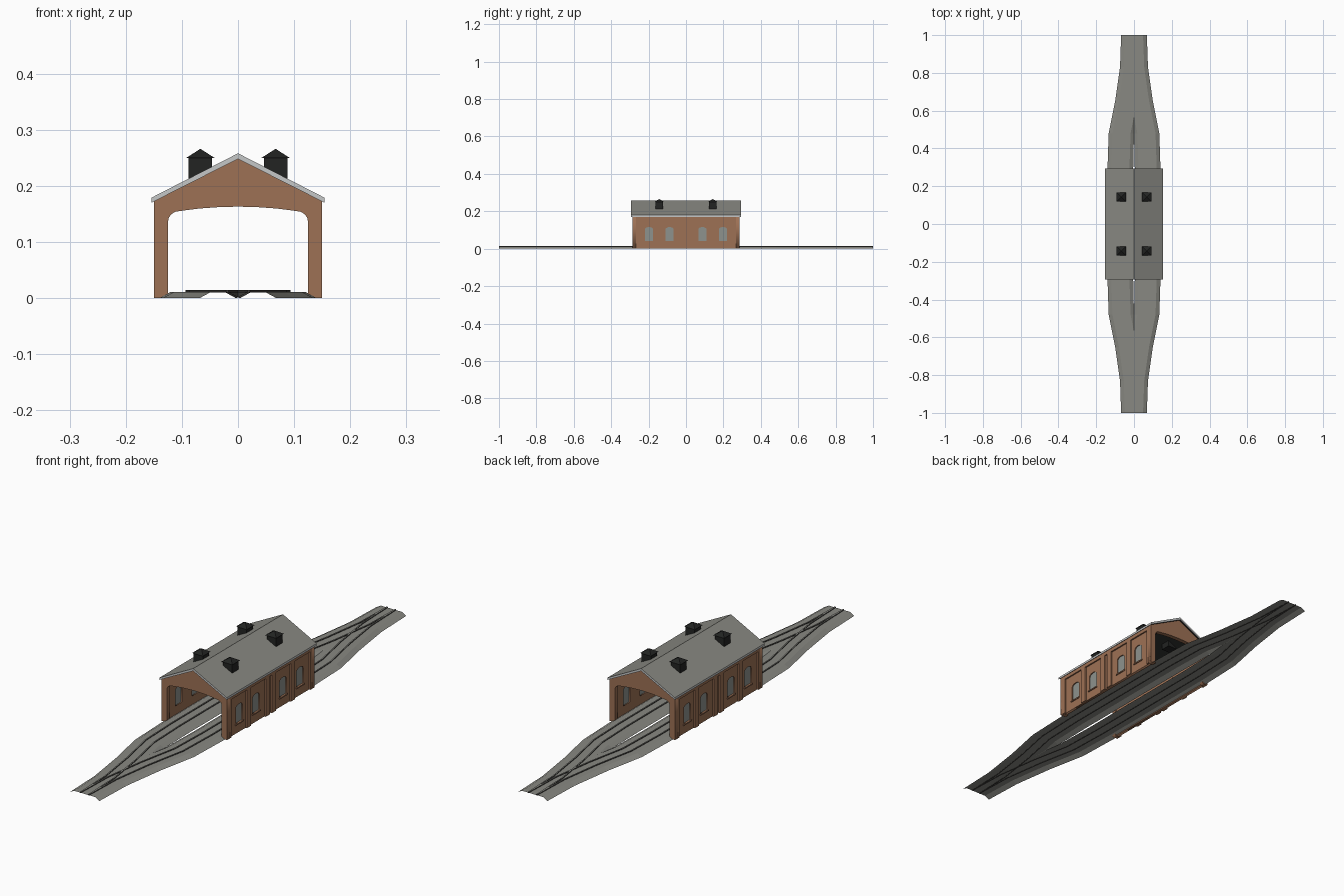
import bpy, bmesh, math
from mathutils import Vector

if "Cube" in bpy.data.objects:
    bpy.data.objects.remove(bpy.data.objects["Cube"])


def material(name, rgb):
    m = bpy.data.materials.new(name)
    m.diffuse_color = (*rgb, 1)
    m.use_nodes = True
    m.node_tree.nodes["Principled BSDF"].inputs["Base Color"].default_value = m.diffuse_color
    return m


BRICK = material("brown_brick", (0.34, 0.165, 0.09))
GREY = material("weathered_grey", (0.25, 0.25, 0.225))
PALE = material("pale_trim", (0.56, 0.57, 0.57))
BLACK = material("soot_black", (0.016, 0.017, 0.016))
STEEL = material("dark_rail", (0.05, 0.048, 0.045))
GLASS = material("window_grey", (0.27, 0.29, 0.27))


def add_object(name, mesh, *mats):
    mesh.materials.clear()
    for m in mats:
        mesh.materials.append(m)
    ob = bpy.data.objects.new(name, mesh)
    bpy.context.collection.objects.link(ob)
    return ob


def plate(name, outlines, depth, place, *mats):
    """Flat outline with holes, given a thickness; place maps (a, b, c) to x, y, z."""
    cu = bpy.data.curves.new(name, 'CURVE')
    cu.dimensions, cu.fill_mode, cu.extrude = '2D', 'BOTH', depth / 2
    for pts in outlines:
        sp = cu.splines.new('POLY')
        sp.points.add(len(pts) - 1)
        for p, (a, b) in zip(sp.points, pts):
            p.co = (a, b, 0, 1)
        sp.use_cyclic_u = True
    tmp = bpy.data.objects.new(name + "_tmp", cu)
    bpy.context.collection.objects.link(tmp)
    bpy.context.view_layer.update()
    dg = bpy.context.evaluated_depsgraph_get()
    mesh = bpy.data.meshes.new_from_object(tmp.evaluated_get(dg))
    bpy.data.objects.remove(tmp)
    bm = bmesh.new()
    bm.from_mesh(mesh)
    for v in bm.verts:
        v.co = Vector(place(*v.co))
    bmesh.ops.remove_doubles(bm, verts=bm.verts, dist=1e-5)
    bmesh.ops.recalc_face_normals(bm, faces=bm.faces)
    bm.to_mesh(mesh)
    bm.free()
    return add_object(name, mesh, *mats)


def box(name, lo, hi, mat):
    bm = bmesh.new()
    bmesh.ops.create_cube(bm, size=1)
    for v in bm.verts:
        v.co = [l + (c + 0.5) * (h - l) for l, h, c in zip(lo, hi, v.co)]
    mesh = bpy.data.meshes.new(name)
    bm.to_mesh(mesh)
    bm.free()
    return add_object(name, mesh, mat)


def sweep(name, sections, mats, closed=False, rule=None):
    """Skin a run of cross-sections with equal point counts."""
    n = len(sections[0])
    verts = [p for s in sections for p in s]
    faces = []
    for i in range(len(sections) - 1):
        for j in range(n if closed else n - 1):
            k = (j + 1) % n
            faces.append((i * n + j, i * n + k, (i + 1) * n + k, (i + 1) * n + j))
    if closed:
        faces += [tuple(range(n)), tuple((len(sections) - 1) * n + j for j in range(n))]
    mesh = bpy.data.meshes.new(name)
    mesh.from_pydata(verts, [], faces)
    bm = bmesh.new()
    bm.from_mesh(mesh)
    if closed:
        bmesh.ops.recalc_face_normals(bm, faces=bm.faces)
    else:
        for f in bm.faces:
            f.normal_update()
            if f.normal.z < 0:
                f.normal_flip()
    bm.to_mesh(mesh)
    bm.free()
    ob = add_object(name, mesh, *mats)
    if rule:
        for p in ob.data.polygons:
            p.material_index = rule(p.normal)
    return ob


# Two tracks that part from one line and run side by side through the shed
HALF = [(1, 0), (0.83, 0.006), (0.65, 0.032), (0.565, 0.049), (0.48, 0.066), (0.3, 0.072)]
PATH = [(-y, c) for y, c in HALF] + [(y, c) for y, c in reversed(HALF)]
TOP = 0.011
for side, s in (("left", -1), ("right", 1)):
    # Ballast is an open shell, cut at the centre line where the beds merge
    rows = []
    for y, c in PATH:
        zin = min(TOP, max(0, TOP * (0.068 - c) / 0.02))
        rows.append([(s * max(0, c - 0.068), y, zin), (s * max(0, c - 0.048), y, TOP),
                     (s * (c + 0.048), y, TOP), (s * (c + 0.068), y, 0)])
    sweep(side + "_track_bed", rows, [GREY])
    for label, off in (("inner", -0.019), ("outer", 0.019)):
        rows = []
        for y, c in PATH:
            x, w = s * (c + off), 0.0025
            rows.append([(x - w, y, TOP - 0.001), (x + w, y, TOP - 0.001),
                         (x + w, y, 0.0145), (x - w, y, 0.0145)])
        sweep(f"{side}_{label}_rail", rows, [STEEL, GREY], True,
              lambda n: 1 if n.z > 0.7 else 0)

# Gable walls with a wide, softly arched opening
half = [(0.125, 0), (0.125, 0.135)]
half += [(0.105 + 0.02 * math.cos(a), 0.135 + 0.02 * math.sin(a))
         for a in (math.radians(d) for d in (22, 45, 68, 90))]
half += [(0.07, 0.1595), (0.035, 0.162)]
opening = half + [(0, 0.163)] + [(-x, z) for x, z in reversed(half)]
gable = [(-0.15, 0), (-0.15, 0.172), (0, 0.249), (0.15, 0.172), (0.15, 0)] + opening
for label, y in (("front", -0.276), ("back", 0.276)):
    plate(label + "_gable", [gable], 0.018, lambda a, b, c, y=y: (a, y - c, b), BRICK)


# Side walls with arched windows, pilasters, a plinth and a cornice
def window(y, w=0.022, z0=0.04, z1=0.103, rise=0.013):
    arch = [(y + w * math.cos(t), z1 + rise * math.sin(t))
            for t in (math.pi * i / 6 for i in range(7))]
    return [(y - w, z0), (y + w, z0)] + arch


WINDOWS = (-0.198, -0.088, 0.088, 0.198)
wall = [(-0.268, 0), (0.268, 0), (0.268, 0.172), (-0.268, 0.172)]
for side, s in (("left", -1), ("right", 1)):
    plate(side + "_wall", [wall] + [window(y) for y in WINDOWS], 0.012,
          lambda a, b, c, s=s: (s * 0.138 + c, a, b), BRICK)
    for i, y in enumerate(WINDOWS):
        plate(f"{side}_window_{i + 1}", [window(y)], 0.004,
              lambda a, b, c, s=s: (s * 0.138 + c, a, b), GLASS)
        box(f"{side}_sill_{i + 1}", (s * 0.1455 - 0.0025, y - 0.026, 0.035),
            (s * 0.1455 + 0.0025, y + 0.026, 0.040), BRICK)
    for i, y in enumerate((-0.271, -0.143, -0.02, 0.02, 0.143, 0.271)):
        box(f"{side}_pilaster_{i + 1}", (s * 0.146 - 0.004, y - 0.013, 0),
            (s * 0.146 + 0.004, y + 0.013, 0.172), BRICK)
    box(side + "_cornice", (s * 0.146 - 0.004, -0.27, 0.157),
        (s * 0.146 + 0.004, 0.27, 0.172), BRICK)

# Roof slab: grey slopes, pale edges, sooty underside
roof = [(-0.154, 0.17), (-0.154, 0.179), (0, 0.258), (0.154, 0.179), (0.154, 0.17), (0, 0.248)]
sweep("roof", [[(x, y, z) for x, z in roof] for y in (-0.293, 0.293)],
      [PALE, GREY, BLACK], True,
      lambda n: 1 if n.z > 0.3 else 2 if n.z < -0.3 else 0)

# Four smoke vents with pyramid caps
for i, (x, y) in enumerate([(a, b) for a in (-0.067, 0.067) for b in (-0.143, 0.143)]):
    box(f"smoke_vent_{i + 1}", (x - 0.021, y - 0.021, 0.2), (x + 0.021, y + 0.021, 0.251), BLACK)
    r = 0.025
    sq = [(x - r, y - r), (x + r, y - r), (x + r, y + r), (x - r, y + r)]
    cap = bpy.data.meshes.new("vent_cap")
    cap.from_pydata([(a, b, 0.25) for a, b in sq] + [(x, y, 0.266)], [],
                    [(3, 2, 1, 0), (0, 1, 4), (1, 2, 4), (2, 3, 4), (3, 0, 4)])
    add_object(f"vent_cap_{i + 1}", cap, BLACK)
